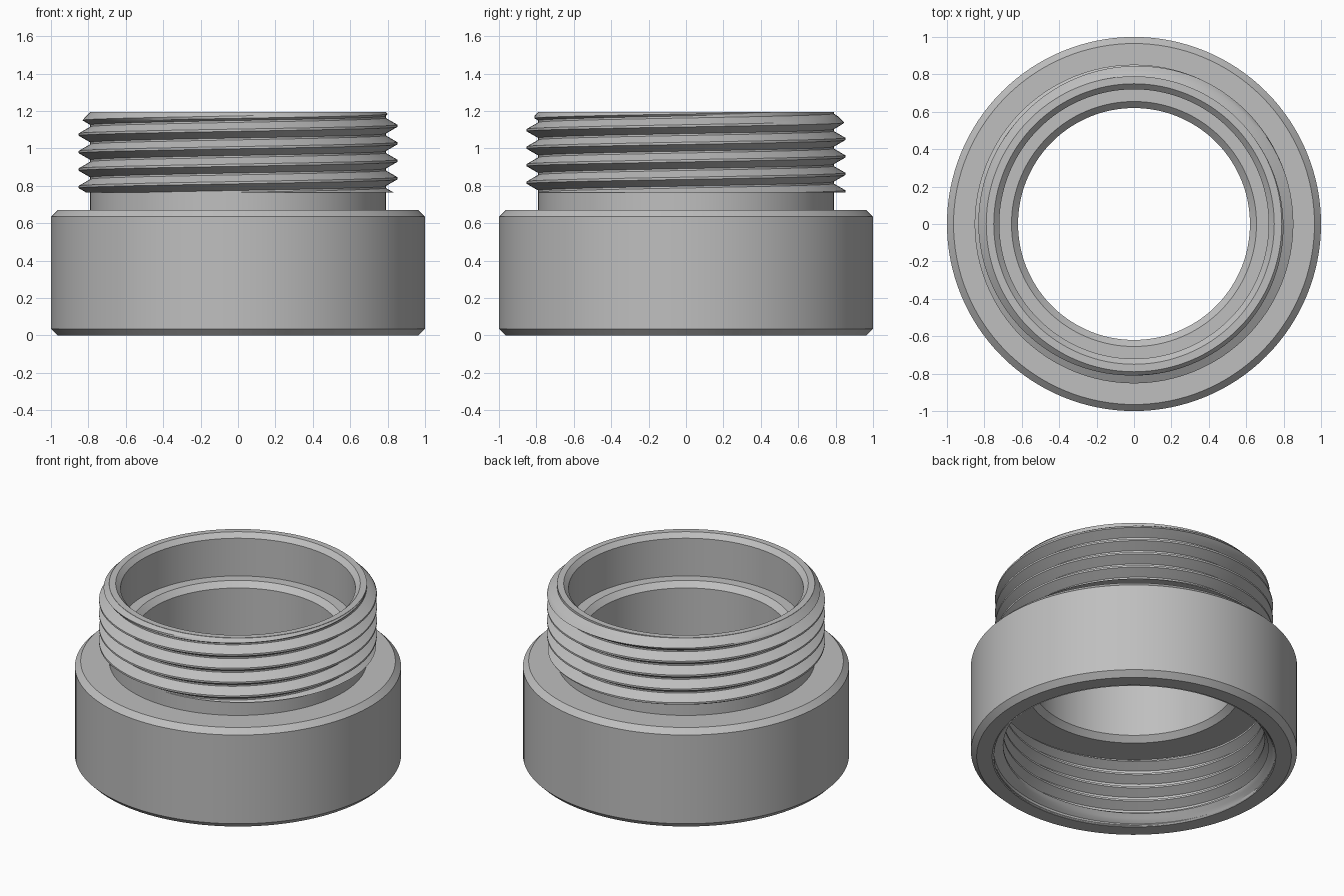
import bpy, bmesh, math

if "Cube" in bpy.data.objects:
    bpy.data.objects.remove(bpy.data.objects["Cube"], do_unlink=True)

SEGMENTS = 128
PITCH = 0.0935
FLANK = math.tan(math.radians(60))

grey = bpy.data.materials.new("machined_grey")
grey.use_nodes = True
COLOR = (0.52, 0.52, 0.52, 1)
grey.diffuse_color = COLOR
grey.node_tree.nodes["Principled BSDF"].inputs["Base Color"].default_value = COLOR


def skin(name, rings, closed=False, flip=False):
    """Join rings of points into a quad surface with smooth shading."""
    bm = bmesh.new()
    rows = [[bm.verts.new(p) for p in ring] for ring in rings]
    count = len(rows[0])
    pairs = list(zip(rows, rows[1:] + rows[:1])) if closed else list(zip(rows, rows[1:]))
    for a, b in pairs:
        for j in range(count if closed else count - 1):
            k = (j + 1) % count
            quad = [a[j], b[j], b[k], a[k]]
            bm.faces.new(quad[::-1] if flip else quad)
    bmesh.ops.remove_doubles(bm, verts=bm.verts, dist=1e-5)
    bmesh.ops.dissolve_degenerate(bm, edges=bm.edges, dist=1e-5)
    mesh = bpy.data.meshes.new(name)
    bm.to_mesh(mesh)
    bm.free()
    mesh.materials.append(grey)
    obj = bpy.data.objects.new(name, mesh)
    bpy.context.collection.objects.link(obj)
    bpy.ops.object.select_all(action='DESELECT')
    obj.select_set(True)
    bpy.context.view_layer.objects.active = obj
    bpy.ops.object.shade_smooth_by_angle(angle=math.radians(25))
    return obj


def polar(r, angle, z):
    return (r * math.cos(angle), r * math.sin(angle), z)


def thread(name, root, height, low, high, crest_z, side, limit):
    """Helical tooth clipped to a height range; side 1 points out, -1 in."""
    flat = 0.006
    half = flat + height / FLANK
    steps = [-1, -1, -0.7, -0.4, -flat / half, flat / half, 0.4, 0.7, 1, 1]
    start = math.floor((low - half - crest_z) / PITCH * SEGMENTS)
    stop = math.ceil((high + half - crest_z) / PITCH * SEGMENTS)
    rings = []
    for i in range(start, stop + 1):
        centre = crest_z + PITCH * i / SEGMENTS
        ring = []
        for j, s in enumerate(steps):
            z = min(max(centre + s * half, low), high)
            rise = min(height, max(0, (half - abs(z - centre)) * FLANK))
            if j in (0, len(steps) - 1):
                rise = 0
            rise = min(rise, max(0, limit(z)))
            ring.append(polar(root + side * (rise - 0.002), 2 * math.pi * i / SEGMENTS, z))
        rings.append(ring)
    return skin(name, rings, flip=side < 0)


# Turned body: stepped collar, neck and bores
profile = [
    (0.965, 0), (1, 0.035), (1, 0.635), (0.965, 0.67),
    (0.79, 0.67), (0.79, 1.195), (0.75, 1.195), (0.72, 1.165),
    (0.72, 0.91), (0.655, 0.91), (0.62, 0.875), (0.62, 0.505),
    (0.655, 0.47), (0.86, 0.47), (0.86, 0.01), (0.87, 0),
]
skin("adapter_body",
     [[polar(r, 2 * math.pi * i / SEGMENTS, z) for r, z in profile]
      for i in range(SEGMENTS)], closed=True)

# Outer thread on the neck, chamfered at the top
thread("outer_thread", 0.79, 0.064, 0.765, 1.195, 0.84, 1, lambda z: 1.195 - z)

# Inner thread in the lower bore, chamfered at the mouth
thread("inner_thread", 0.86, 0.06, 0.0, 0.43, 0.09, -1, lambda z: z - 0.01)
